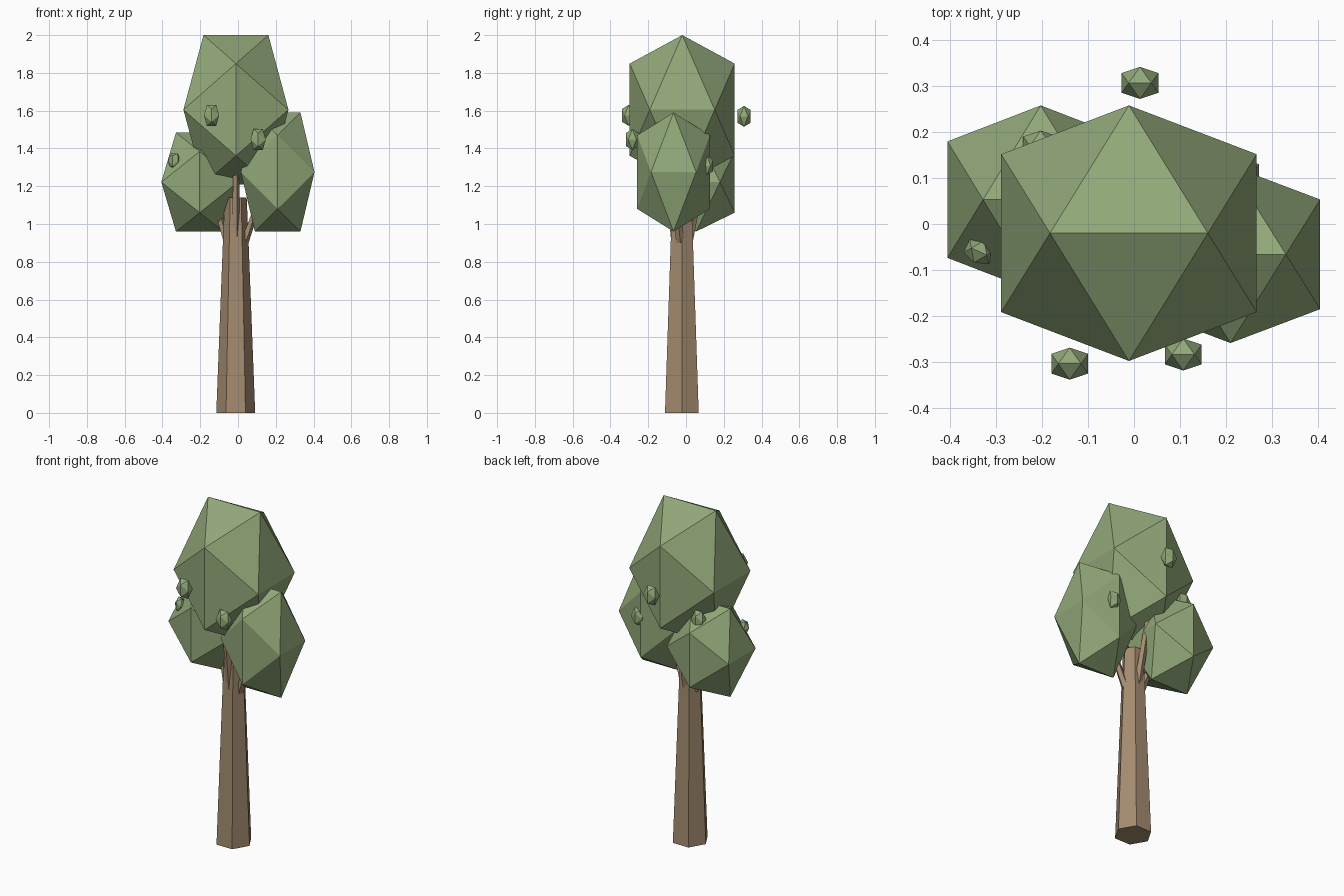
import bpy, bmesh, math
from mathutils import Vector, Matrix

if "Cube" in bpy.data.objects:
    bpy.data.objects.remove(bpy.data.objects["Cube"])

PHI = (1 + math.sqrt(5)) / 2


def material(name, color):
    m = bpy.data.materials.new(name)
    m.diffuse_color = (*color, 1)
    m.use_nodes = True
    m.node_tree.nodes["Principled BSDF"].inputs["Base Color"].default_value = m.diffuse_color
    return m


LEAF = material("leaf_green", (0.287, 0.392, 0.19))
BARK = material("bark_brown", (0.372, 0.262, 0.16))


def finish(name, bm, mat):
    bmesh.ops.recalc_face_normals(bm, faces=bm.faces)
    me = bpy.data.meshes.new(name)
    bm.to_mesh(me)
    bm.free()
    me.materials.append(mat)
    ob = bpy.data.objects.new(name, me)
    bpy.context.collection.objects.link(ob)
    return ob


def leaf_clump(name, center, half, turn=0):
    """Stretched icosahedron with a level ridge along x; half = half extents."""
    bm = bmesh.new()
    for a in (-1, 1):
        for b in (-1 / PHI, 1 / PHI):
            for p in ((b, 0, a), (a, b, 0), (0, a, b)):
                bm.verts.new([p[i] * half[i] for i in range(3)])
    bmesh.ops.convex_hull(bm, input=bm.verts)
    bm.transform(Matrix.Translation(center) @ Matrix.Rotation(math.radians(turn), 4, 'Z'))
    return finish(name, bm, LEAF)


def limb(name, rings, sides):
    """Tapered polygonal limb through (x, y, z, radius) rings."""
    bm = bmesh.new()
    loops = []
    for x, y, z, r in rings:
        loops.append([bm.verts.new((x + r * math.cos(2 * math.pi * i / sides),
                                    y + r * math.sin(2 * math.pi * i / sides), z))
                      for i in range(sides)])
    for lo, hi in zip(loops, loops[1:]):
        for i in range(sides):
            j = (i + 1) % sides
            bm.faces.new((lo[i], lo[j], hi[j], hi[i]))
    bm.faces.new(loops[0])
    bm.faces.new(loops[-1])
    return finish(name, bm, BARK)


# Trunk and forking branches
limb("trunk", [(-0.012, -0.022, 0, 0.103), (-0.012, -0.022, 0.93, 0.067),
               (-0.012, -0.022, 1.14, 0.058)], 6)
limb("branch_front", [(-0.012, -0.055, 0.9, 0.024), (-0.012, -0.1, 1.32, 0.017)], 5)
limb("branch_back", [(-0.012, 0.012, 0.9, 0.024), (-0.02, 0.1, 1.32, 0.017)], 5)
limb("branch_left", [(-0.055, -0.015, 0.9, 0.024), (-0.125, 0.02, 1.12, 0.017)], 5)
limb("branch_right", [(0.032, -0.03, 0.9, 0.024), (0.11, -0.05, 1.12, 0.017)], 5)

# Large crown clumps
leaf_clump("crown_top", (-0.011, -0.02, 1.605), (0.278, 0.278, 0.395))
leaf_clump("crown_left", (-0.203, 0.053, 1.222), (0.203, 0.205, 0.262))
leaf_clump("crown_right", (0.21, -0.066, 1.275), (0.195, 0.193, 0.315))

# Small leaf tufts
tufts = [((-0.14, -0.304, 1.575), 0.04, 0), ((0.107, -0.284, 1.447), 0.04, 0),
         ((-0.337, -0.06, 1.333), 0.03, -25), ((0.013, 0.307, 1.57), 0.04, 0),
         ((-0.203, 0.17, 1.43), 0.038, 0), ((0.235, 0.11, 1.31), 0.037, 0)]
for n, (c, r, turn) in enumerate(tufts, 1):
    leaf_clump(f"leaf_tuft_{n}", c, (r, r * 0.87, r * 1.38), turn)
